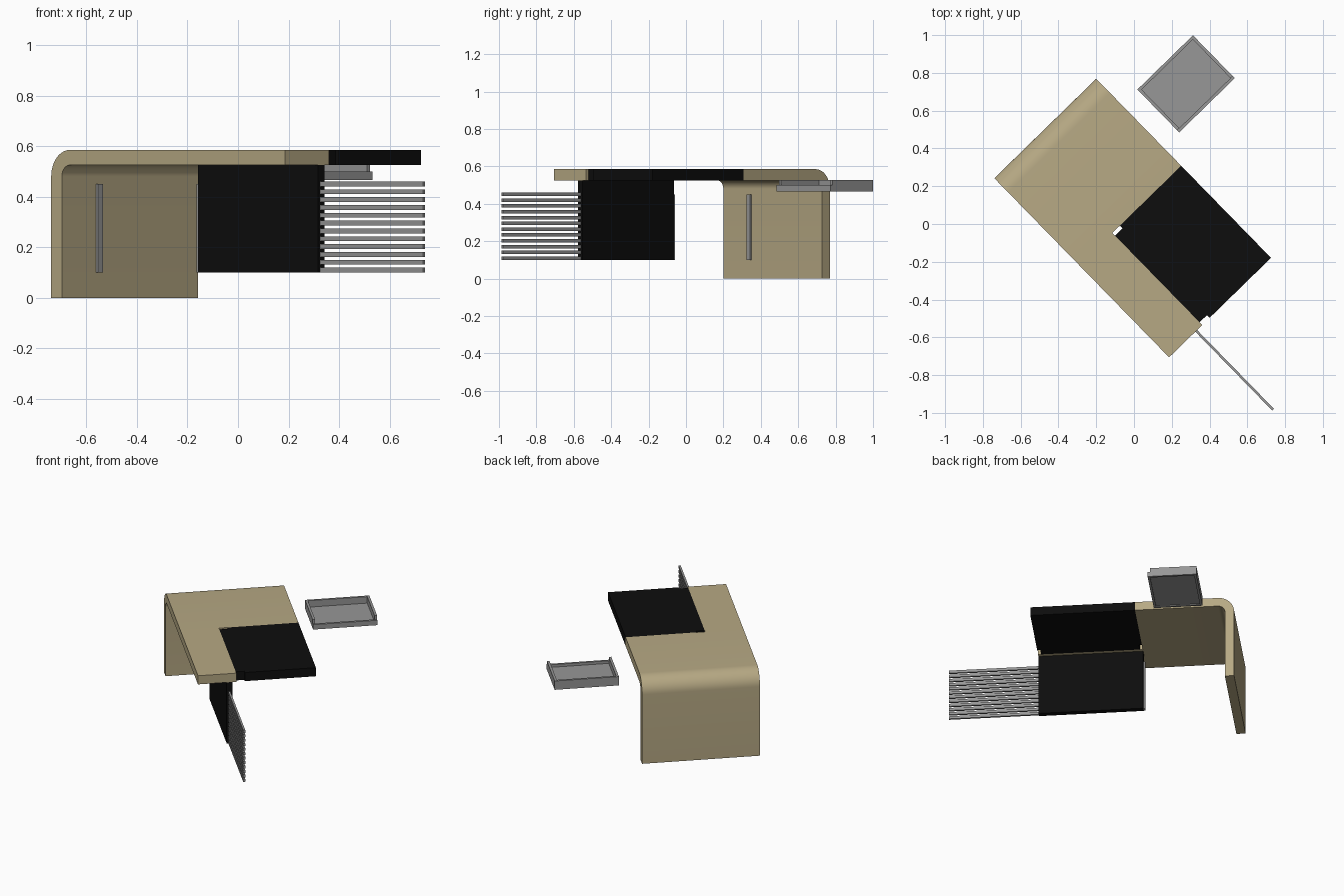
import bpy, bmesh, math
from mathutils import Matrix, Vector

cube = bpy.data.objects.get("Cube")
if cube:
    bpy.data.objects.remove(cube, do_unlink=True)

# The desk is laid out square, then turned on the floor
TURN = Matrix.Rotation(math.radians(-45.7), 4, 'Z')


def material(name, r, g, b):
    m = bpy.data.materials.new(name)
    m.use_nodes = True
    m.diffuse_color = (r, g, b, 1)
    shader = next(n for n in m.node_tree.nodes if n.type == 'BSDF_PRINCIPLED')
    shader.inputs["Base Color"].default_value = (r, g, b, 1)
    return m


WOOD = material("pale wood", 0.47, 0.395, 0.23)
BLACK = material("black", 0.004, 0.004, 0.004)
STEEL = material("grey metal", 0.31, 0.31, 0.31)


def finish(name, bm, mat):
    bmesh.ops.recalc_face_normals(bm, faces=bm.faces)
    bm.transform(TURN)
    mesh = bpy.data.meshes.new(name)
    bm.to_mesh(mesh)
    bm.free()
    mesh.materials.append(mat)
    obj = bpy.data.objects.new(name, mesh)
    bpy.context.collection.objects.link(obj)
    return obj


def add_box(bm, u, v, z):
    lo, hi = Vector((u[0], v[0], z[0])), Vector((u[1], v[1], z[1]))
    size = hi - lo
    bmesh.ops.create_cube(bm, size=1, matrix=Matrix.Translation((lo + hi) / 2)
                          @ Matrix.Diagonal((*size, 1)))


def boxes(name, mat, *parts):
    bm = bmesh.new()
    for part in parts:
        add_box(bm, *part)
    return finish(name, bm, mat)


# Shared dimensions
LEFT, SEAM, RIGHT = -0.69, -0.046, 0.635
FRONT, BACK = -0.36, 0.394
TOP, THICK = 0.585, 0.06
UNDER = TOP - THICK
BAR_BACK, FLAP_FRONT = -0.115, -0.06
OUTER = 0.105

# Waterfall leg and desktop: one bent sheet
centre_u, centre_z = LEFT + OUTER, TOP - OUTER


def bend(radius):
    steps = 12
    angles = [math.pi - i * math.pi / 2 / steps for i in range(steps + 1)]
    return [(centre_u + radius * math.cos(a), centre_z + radius * math.sin(a))
            for a in angles]


profile = [(LEFT, 0)] + bend(OUTER) + [(SEAM, TOP), (SEAM, UNDER)]
profile += bend(OUTER - THICK)[::-1] + [(LEFT + THICK, 0)]
bm = bmesh.new()
side = bm.faces.new([bm.verts.new((u, FRONT, z)) for u, z in profile])
ext = bmesh.ops.extrude_face_region(bm, geom=[side])
bmesh.ops.translate(bm, vec=(0, BACK - FRONT, 0),
                    verts=[e for e in ext["geom"] if isinstance(e, bmesh.types.BMVert)])
desktop = finish("waterfall_desktop", bm, WOOD)
bpy.context.view_layer.objects.active = desktop
desktop.select_set(True)
bpy.ops.object.shade_smooth_by_angle(angle=math.radians(30))
desktop.select_set(False)

# Narrow wooden arm along the front
boxes("front_arm", WOOD, ((SEAM, RIGHT), (FRONT, BAR_BACK), (UNDER, TOP)))

# Black work surface with its narrower hinge tongue
boxes("work_surface", BLACK,
      ((SEAM, RIGHT), (FLAP_FRONT, BACK), (UNDER, TOP)),
      ((SEAM + 0.02, RIGHT - 0.02), (BAR_BACK, FLAP_FRONT), (UNDER, TOP)))

# Hanging black housing for the sliding screen
boxes("screen_housing", BLACK, ((SEAM, RIGHT), (-0.176, -0.14), (0.10, UNDER)))

# Slatted screen pulled out of the housing
COUNT, PITCH, SLAT = 12, 0.031, 0.019
boxes("screen_slats", STEEL,
      *[((RIGHT - 0.02, 1.218), (-0.166, -0.153), (0.10 + i * PITCH, 0.10 + i * PITCH + SLAT))
        for i in range(COUNT)])

# Upright catches on the housing end and inside the leg
boxes("housing_catch", STEEL, ((SEAM - 0.012, SEAM), (-0.172, -0.144), (0.10, 0.45)))
boxes("leg_catch", STEEL, ((LEFT + THICK, LEFT + THICK + 0.012), (-0.172, -0.144), (0.10, 0.45)))

# Loose tray: floor, three tall walls and one low wall
U0, U1, V0, V1 = -0.497, -0.18, 0.51, 0.921
BASE, LOW, HIGH, WALL = 0.466, 0.50, 0.527, 0.016
boxes("tray", STEEL,
      ((U0 + WALL, U1 - WALL), (V0 + WALL, V1 - WALL), (BASE + 0.006, BASE + 0.016)),
      ((U0, U0 + WALL), (V0, V1), (BASE, HIGH)),
      ((U1 - WALL, U1), (V0, V1), (BASE, LOW)),
      ((U0 + WALL, U1 - WALL), (V0, V0 + WALL), (BASE, HIGH)),
      ((U0 + WALL, U1 - WALL), (V1 - WALL, V1), (BASE, HIGH)))
